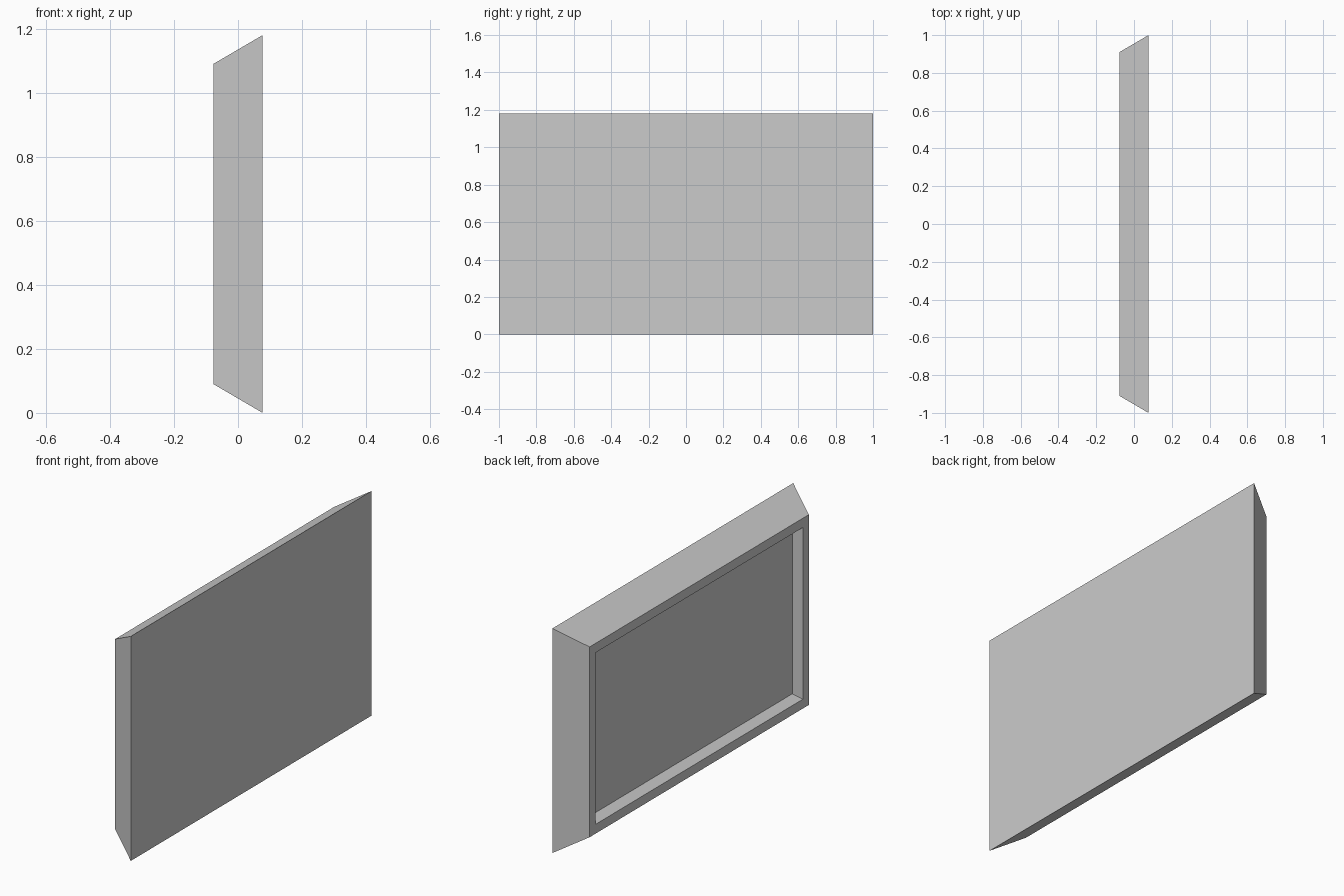
import bpy
import bmesh

cube = bpy.data.objects.get("Cube")
if cube:
    bpy.data.objects.remove(cube, do_unlink=True)

# Plain grey material
grey = bpy.data.materials.new("plain_grey")
grey.use_nodes = True
colour = (0.6, 0.6, 0.6, 1)
grey.diffuse_color = colour
grey.node_tree.nodes["Principled BSDF"].inputs["Base Color"].default_value = colour

HEIGHT = 1.18
HALF_DEPTH = 0.077

# Rectangular sections: x position and inset from the outer edge
SECTIONS = [
    (HALF_DEPTH, 0),              # large flat face
    (-HALF_DEPTH, 0.09),          # outer edge of the rim
    (-HALF_DEPTH, 0.139),         # inner edge of the rim
    (-HALF_DEPTH + 0.043, 0.166), # floor of the recess
]


def rectangle(bm, x, inset):
    y, low, high = 1 - inset, inset, HEIGHT - inset
    return [bm.verts.new((x, *p)) for p in ((-y, low), (y, low), (y, high), (-y, high))]


# Tapered panel with a recessed, sloping-sided face
bm = bmesh.new()
rings = [rectangle(bm, *section) for section in SECTIONS]
bm.faces.new(rings[0])
bm.faces.new(rings[-1])
for a, b in zip(rings, rings[1:]):
    for i in range(4):
        j = (i + 1) % 4
        bm.faces.new((a[i], a[j], b[j], b[i]))
bmesh.ops.recalc_face_normals(bm, faces=bm.faces)

mesh = bpy.data.meshes.new("recessed_panel")
bm.to_mesh(mesh)
bm.free()
mesh.materials.append(grey)
panel = bpy.data.objects.new("recessed_panel", mesh)
bpy.context.collection.objects.link(panel)
